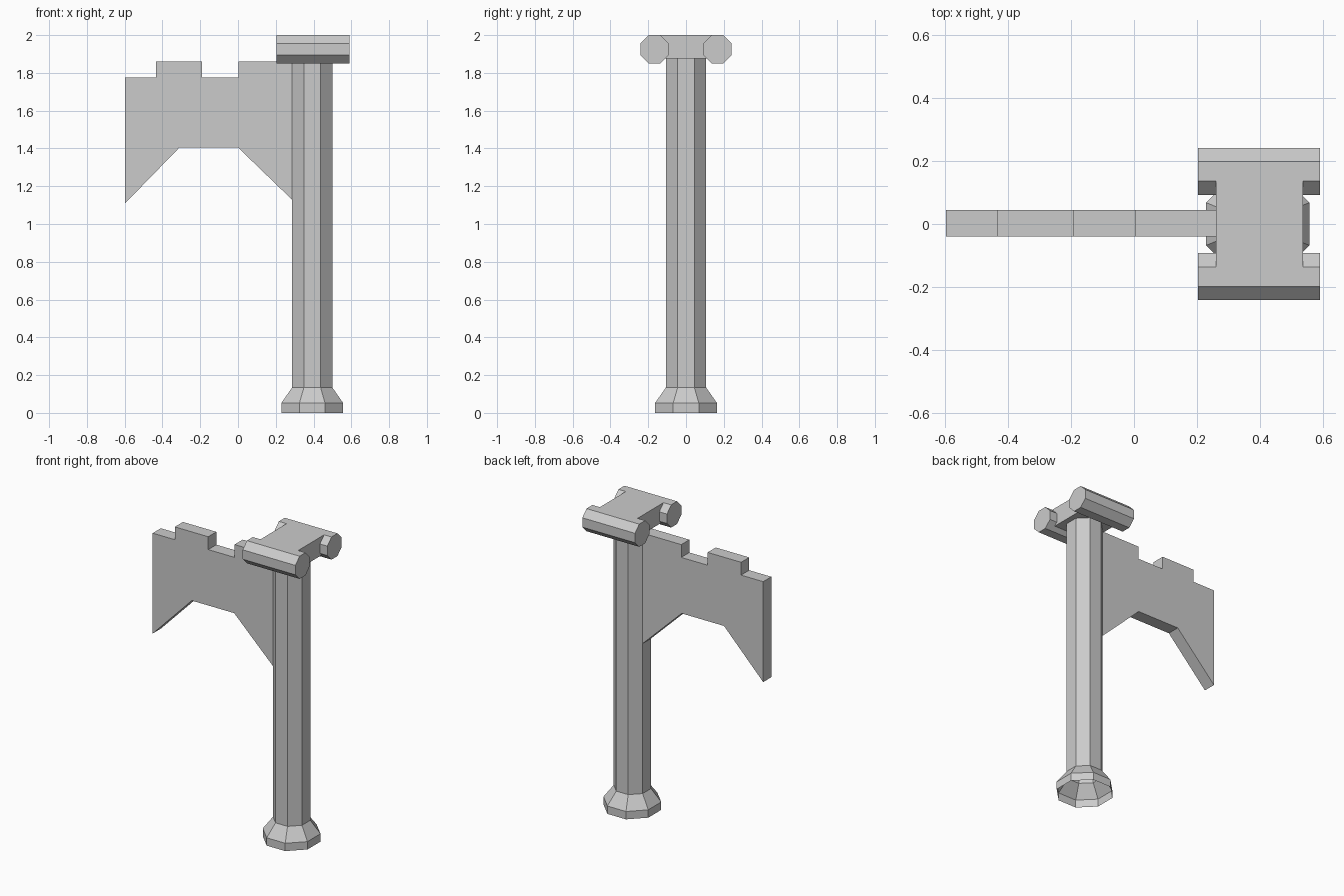
import bpy
import math
from mathutils import Vector

if "Cube" in bpy.data.objects:
    bpy.data.objects.remove(bpy.data.objects["Cube"], do_unlink=True)

COLUMN_X = 0.393

stone = bpy.data.materials.new("grey stone")
stone.use_nodes = True
stone.diffuse_color = (0.6, 0.6, 0.6, 1)
stone.node_tree.nodes["Principled BSDF"].inputs["Base Color"].default_value = (0.6, 0.6, 0.6, 1)


def add_part(name, verts, faces):
    mesh = bpy.data.meshes.new(name)
    mesh.from_pydata(verts, [], faces)
    mesh.materials.append(stone)
    obj = bpy.data.objects.new(name, mesh)
    bpy.context.collection.objects.link(obj)
    return obj


def octagon(apothem):
    """Corners of an octagon whose flat sides face the axes."""
    radius = apothem / math.cos(math.pi / 8)
    angles = [(i + 0.5) * math.pi / 4 for i in range(8)]
    return [(radius * math.cos(a), radius * math.sin(a)) for a in angles]


def loft(name, rings, caps):
    """Skin a stack of equal rings of points, with optional end caps."""
    n = len(rings[0])
    verts = [Vector(p) for ring in rings for p in ring]
    faces = [(k * n + i, k * n + (i + 1) % n, (k + 1) * n + (i + 1) % n, (k + 1) * n + i)
             for k in range(len(rings) - 1) for i in range(n)]
    if caps:
        last = (len(rings) - 1) * n
        faces += [tuple(reversed(range(n))), tuple(range(last, last + n))]
    return add_part(name, verts, faces)


# Column and flared foot, one shell that is open underneath
profile = [(0.164, 0), (0.164, 0.052), (0.106, 0.135), (0.106, 1.88)]
loft("column", [[(COLUMN_X + x, y, z) for x, y in octagon(a)] for a, z in profile], False)

# Slab on top of the column
slab_outline = [(0.26, -0.167), (0.536, -0.167), (0.536, 0.167), (0.26, 0.167)]
loft("capital_slab", [[(x, y, z) for x, y in slab_outline] for z in (1.875, 2.0)], True)

# Octagonal rolls along the front and back of the slab
for name, side in (("front_roll", -1), ("back_roll", 1)):
    loft(name, [[(x, side * 0.167 + y, 1.925 + z) for y, z in octagon(0.075)]
                for x in (0.204, 0.59)], True)

# Notched banner plate with two hanging points
banner_outline = [
    (-0.597, 1.11), (-0.31, 1.405), (0.0, 1.405), (0.29, 1.125),
    (0.29, 1.86), (0.003, 1.86), (0.003, 1.775), (-0.19, 1.775),
    (-0.19, 1.86), (-0.435, 1.86), (-0.435, 1.775), (-0.597, 1.775)]
loft("banner", [[(x, y, z) for x, z in banner_outline] for y in (0.045, -0.04)], True)

# Make the normals of the closed parts face outward
import bmesh
for obj in bpy.context.collection.objects:
    if obj.type == "MESH" and obj.name in {"capital_slab", "front_roll", "back_roll", "banner"}:
        bm = bmesh.new()
        bm.from_mesh(obj.data)
        bmesh.ops.recalc_face_normals(bm, faces=bm.faces)
        bm.to_mesh(obj.data)
        bm.free()
